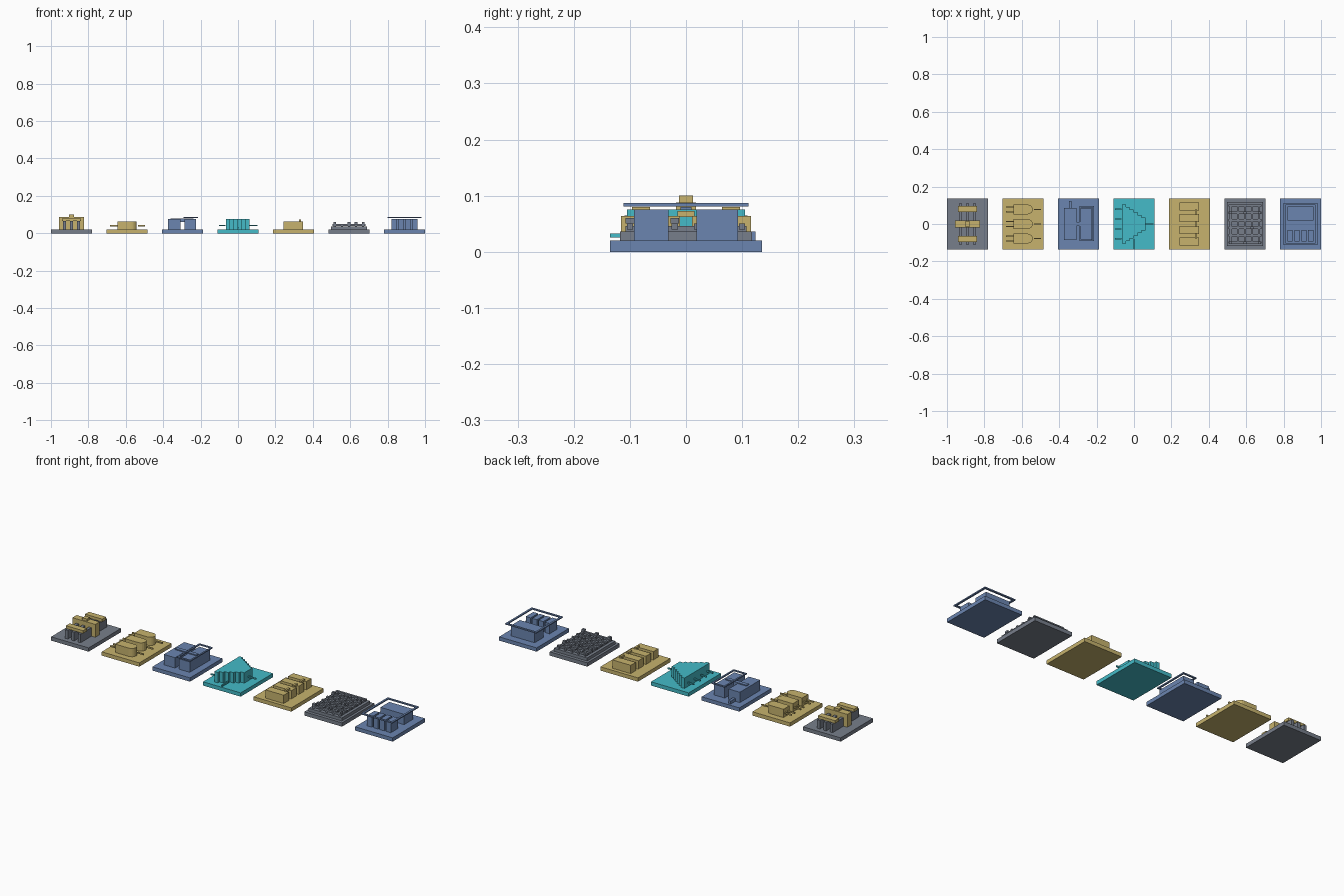
import bpy, bmesh, math

if "Cube" in bpy.data.objects:
    bpy.data.objects.remove(bpy.data.objects["Cube"], do_unlink=True)


def material(name, r, g, b):
    m = bpy.data.materials.new(name)
    m.use_nodes = True
    m.diffuse_color = (r, g, b, 1)
    m.node_tree.nodes["Principled BSDF"].inputs["Base Color"].default_value = (r, g, b, 1)
    return m


gold = material("sand gold", 0.57, 0.45, 0.155)
blue = material("steel blue", 0.147, 0.235, 0.434)
grey = material("slate grey", 0.187, 0.212, 0.258)
cyan = material("bright cyan", 0.058, 0.497, 0.577)

BASE = 0.02
SPACING = 0.2967


def prism(name, outline, z0, z1, mat):
    """Extrude a flat outline between two heights."""
    bm = bmesh.new()
    face = bm.faces.new([bm.verts.new((x, y, z0)) for x, y in outline])
    top = bmesh.ops.extrude_face_region(bm, geom=[face])["geom"]
    for v in top:
        if isinstance(v, bmesh.types.BMVert):
            v.co.z = z1
    bmesh.ops.recalc_face_normals(bm, faces=bm.faces)
    mesh = bpy.data.meshes.new(name)
    bm.to_mesh(mesh)
    bm.free()
    mesh.materials.append(mat)
    obj = bpy.data.objects.new(name, mesh)
    bpy.context.collection.objects.link(obj)
    return obj


def box(name, cx, cy, w, d, z0, z1, mat):
    x, y = w / 2, d / 2
    return prism(name, [(cx - x, cy - y), (cx + x, cy - y), (cx + x, cy + y), (cx - x, cy + y)],
                 z0, z1, mat)


def ring(name, cx, cy, w, d, bar, z0, z1, mat):
    """Rectangular frame made of four bars."""
    for s in (-1, 1):
        box(name + "_long_bar", cx + s * (w - bar) / 2, cy, bar, d, z0, z1, mat)
        box(name + "_short_bar", cx, cy + s * (d - bar) / 2, w - 2 * bar, bar, z0, z1, mat)


# Base tiles
centres = [(i - 3) * SPACING for i in range(7)]
for c, m in zip(centres, (grey, gold, blue, cyan, gold, grey, blue)):
    box("base_tile", c, 0, 0.22, 0.27, 0, BASE, m)
t1, t2, t3, t4, t5, t6, t7 = centres

# Fins with end contacts and a central gate
for k in (-1, 0, 1):
    box("fin", t1 + k * 0.037, 0, 0.016, 0.22, BASE, 0.065, grey)
for s in (-1, 1):
    box("end_contact", t1, s * 0.08, 0.1, 0.032, 0.065, 0.08, gold)
box("gate_bridge", t1, 0, 0.134, 0.036, BASE, 0.088, gold)
box("gate_knob", t1, 0, 0.027, 0.025, 0.088, 0.1, gold)

# Three round-ended blocks with pins
for k in (-1, 0, 1):
    y = k * 0.078
    arc = [(t2 + 0.025 + 0.027 * math.cos(a), y + 0.026 * math.sin(a))
           for a in [math.radians(-90 + 22.5 * i) for i in range(9)]]
    prism("round_block", arc + [(t2 - 0.05, y + 0.026), (t2 - 0.05, y - 0.026)],
          BASE, 0.064, gold)
    for s in (-1, 1):
        box("input_pin", t2 - 0.07, y + s * 0.013, 0.04, 0.007, 0.036, 0.043, gold)
    box("output_pin", t2 + 0.078, y, 0.036, 0.007, 0.036, 0.043, gold)

# Paired blocks with bridge, raised frame and side spout
box("left_block", t3 - 0.045, 0, 0.066, 0.17, BASE, 0.075, blue)
box("right_block", t3 + 0.042, 0, 0.062, 0.168, BASE, 0.075, blue)
box("bridge_bar", t3 - 0.003, 0, 0.125, 0.02, 0.06, 0.08, blue)
ring("raised_frame", t3 + 0.043, 0.002, 0.078, 0.186, 0.008, 0.081, 0.087, blue)
box("side_spout", t3 - 0.045, 0.104, 0.014, 0.04, BASE, 0.036, blue)

# Stepped wedge with pins
STEPS = 6
stair = []
for i in range(STEPS):
    half = 0.105 - i * 0.014
    stair += [(t4 - 0.065 + i * 0.021, half), (t4 - 0.065 + (i + 1) * 0.021, half)]
prism("stepped_wedge", stair + [(x, -y) for x, y in reversed(stair)], BASE, 0.075, cyan)
for k in range(4):
    box("input_pin", t4 - 0.085, (k - 1.5) * 0.053, 0.035, 0.007, 0.038, 0.045, cyan)
box("output_pin", t4 + 0.083, 0, 0.044, 0.007, 0.038, 0.045, cyan)
box("selector_pin", t4, -0.108, 0.007, 0.054, 0.025, 0.033, cyan)

# Row of four cells joined by small links
for k in range(4):
    box("cell_block", t5 - 0.001, (k - 1.5) * 0.063, 0.106, 0.042, BASE, 0.064, gold)
for k in (-1, 0, 1):
    box("cell_link", t5 + 0.035, k * 0.063, 0.012, 0.03, 0.062, 0.073, gold)

# Raised lattice with studs
box("lattice_plinth", t6, 0, 0.194, 0.236, BASE, 0.036, grey)
for i in range(5):
    box("lattice_bar", t6 + (i - 2) * 0.038, 0, 0.011, 0.216, 0.036, 0.046, grey)
for j in range(6):
    box("lattice_crossbar", t6, (j - 2.5) * 0.04, 0.175, 0.011, 0.04, 0.05, grey)
for i in (0, 2, 3, 4):
    for j in range(6):
        if (i * 2 + j) % 4 == 0:
            box("stud", t6 + (i - 2) * 0.038, (j - 2.5) * 0.04, 0.015, 0.015, 0.05, 0.06, grey)

# Large block, four small blocks and a floating frame
box("large_block", t7, 0.056, 0.138, 0.074, BASE, 0.075, blue)
for k in range(4):
    box("small_block", t7 + (k - 1.5) * 0.037, -0.062, 0.028, 0.062, BASE, 0.075, blue)
ring("floating_frame", t7, 0, 0.182, 0.222, 0.01, 0.081, 0.087, blue)
